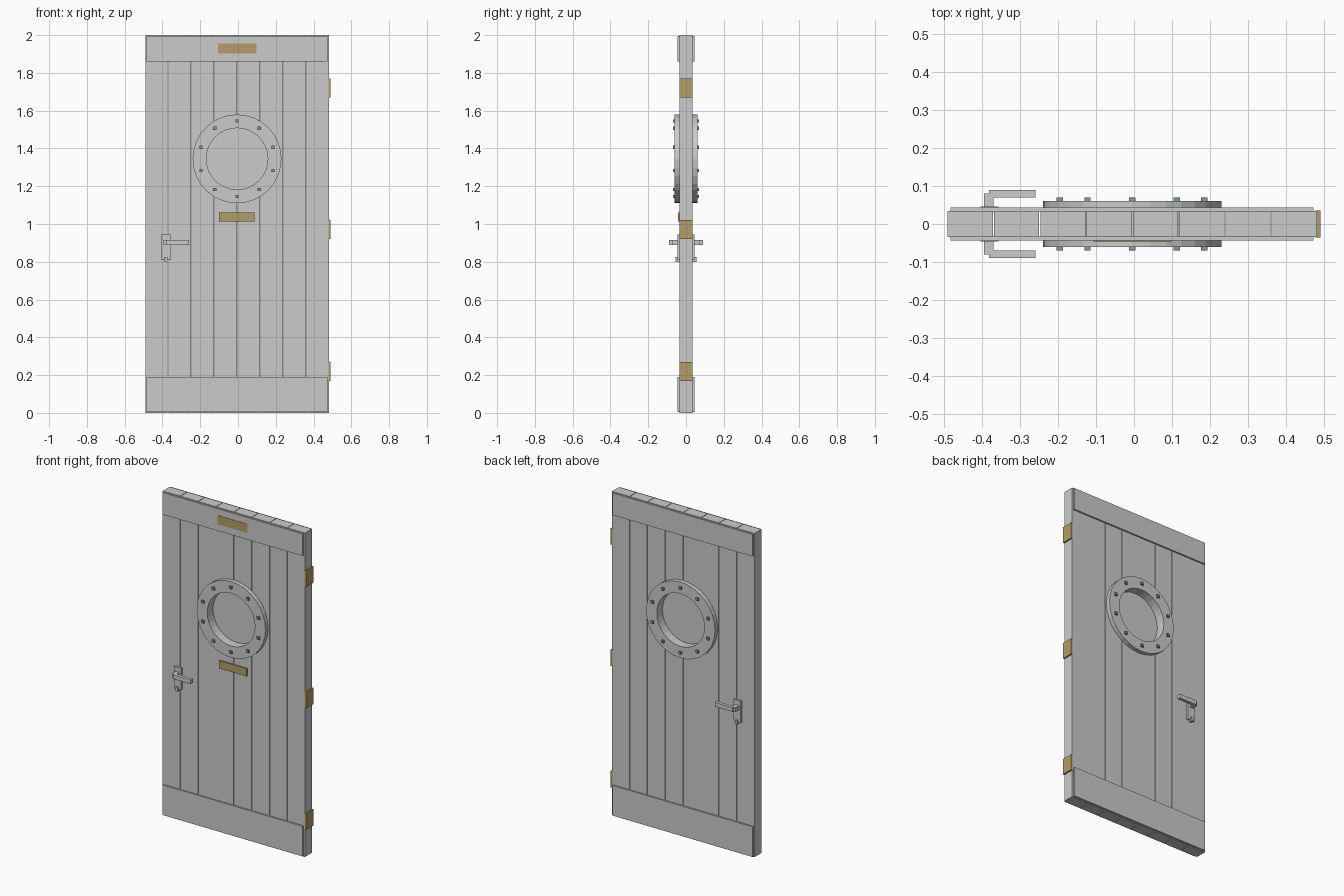
import bpy, bmesh, math
from mathutils import Matrix

if "Cube" in bpy.data.objects:
    bpy.data.objects.remove(bpy.data.objects["Cube"])

def material(name, rgb):
    m = bpy.data.materials.new(name)
    m.diffuse_color = (*rgb, 1)
    m.use_nodes = True
    m.node_tree.nodes["Principled BSDF"].inputs["Base Color"].default_value = m.diffuse_color
    return m

brass = material("brass", (0.45, 0.34, 0.14))
steel = material("bolt_steel", (0.22, 0.32, 0.32))

def finish(name, bm, mat=None):
    bmesh.ops.recalc_face_normals(bm, faces=bm.faces)
    me = bpy.data.meshes.new(name)
    bm.to_mesh(me)
    bm.free()
    ob = bpy.data.objects.new(name, me)
    bpy.context.collection.objects.link(ob)
    if mat:
        me.materials.append(mat)
    return ob

def add_box(bm, x, y, z):
    size = [b - a for a, b in (x, y, z)]
    mid = [(a + b) / 2 for a, b in (x, y, z)]
    bmesh.ops.create_cube(bm, size=1, matrix=Matrix.Translation(mid) @ Matrix.Diagonal((*size, 1)))

def box(name, x, y, z, mat=None):
    bm = bmesh.new()
    add_box(bm, x, y, z)
    return finish(name, bm, mat)

CX, CZ = -0.005, 1.345   # porthole centre
SEG = 32

def disc(name, radius, half):
    bm = bmesh.new()
    bmesh.ops.create_cone(bm, cap_ends=True, segments=SEG, radius1=radius, radius2=radius, depth=2 * half,
                          matrix=Matrix.Translation((CX, 0, CZ)) @ Matrix.Rotation(math.pi / 2, 4, 'X'))
    return finish(name, bm)

# Planks with thin gaps, cut out behind the porthole
cutter = disc("porthole_cutter", 0.2, 0.2)
cutter.hide_render = True
cutter.hide_set(True)
X0, X1, COUNT, GAP = -0.491, 0.482, 8, 0.003
step = (X1 - X0 + GAP) / COUNT
for i in range(COUNT):
    a = X0 + i * step
    plank = box(f"plank_{i + 1}", (a, a + step - GAP), (-0.034, 0.034), (0, 2))
    if a < CX + 0.2 and a + step > CX - 0.2:
        cut = plank.modifiers.new("porthole", 'BOOLEAN')
        cut.operation = 'DIFFERENCE'
        cut.solver = 'EXACT'
        cut.object = cutter

# Porthole ring: rectangular section swept round the centre
bm = bmesh.new()
rings = []
for k in range(SEG):
    t = 2 * math.pi * k / SEG
    rings.append([bm.verts.new((CX + r * math.sin(t), y, CZ + r * math.cos(t)))
                  for r, y in ((0.163, -0.06), (0.235, -0.06), (0.235, 0.06), (0.163, 0.06))])
for k in range(SEG):
    p, q = rings[k], rings[(k + 1) % SEG]
    for j in range(4):
        n = (j + 1) % 4
        bm.faces.new((p[j], p[n], q[n], q[j]))
finish("porthole_ring", bm)
disc("porthole_pane", 0.165, 0.004)

# Bolts around the ring, showing on both sides
bm = bmesh.new()
for k in range(10):
    t = 2 * math.pi * k / 10
    x, z, h = CX + 0.2 * math.sin(t), CZ + 0.2 * math.cos(t), 0.0085
    for s in (-1, 1):
        add_box(bm, (x - h, x + h), sorted((s * 0.055, s * 0.07)), (z - h, z + h))
finish("ring_bolts", bm, steel)

# Cross boards and door handles on both faces
for s, side in ((-1, "front"), (1, "back")):
    def ys(a, b):
        return sorted((s * a, s * b))
    box(f"top_board_{side}", (-0.484, 0.473), ys(0.033, 0.044), (1.86, 1.996))
    box(f"bottom_board_{side}", (-0.484, 0.473), ys(0.033, 0.044), (0.004, 0.19))
    box(f"handle_plate_{side}", (-0.405, -0.357), ys(0.033, 0.046), (0.81, 0.945))
    box(f"lock_{side}", (-0.389, -0.374), ys(0.033, 0.056), (0.80, 0.825))
    # L-shaped lever extruded upward
    bm = bmesh.new()
    outline = [(-0.395, 0.04), (-0.37, 0.04), (-0.37, 0.07), (-0.26, 0.07),
               (-0.26, 0.09), (-0.382, 0.09), (-0.382, 0.08), (-0.395, 0.08)]
    face = bm.faces.new([bm.verts.new((x, s * y, 0.89)) for x, y in outline])
    ext = bmesh.ops.extrude_face_region(bm, geom=[face])
    bmesh.ops.translate(bm, vec=(0, 0, 0.026),
                        verts=[v for v in ext["geom"] if isinstance(v, bmesh.types.BMVert)])
    finish(f"handle_lever_{side}", bm)

# Brass name plates and hinges
box("upper_plate", (-0.107, 0.097), (-0.046, -0.04), (1.902, 1.956), brass)
box("lower_plate", (-0.1, 0.088), (-0.042, -0.03), (1.012, 1.06), brass)
for i, z in enumerate((0.17, 0.92, 1.67)):
    box(f"hinge_{i + 1}", (0.478, 0.491), (-0.035, 0.035), (z, z + 0.1), brass)
